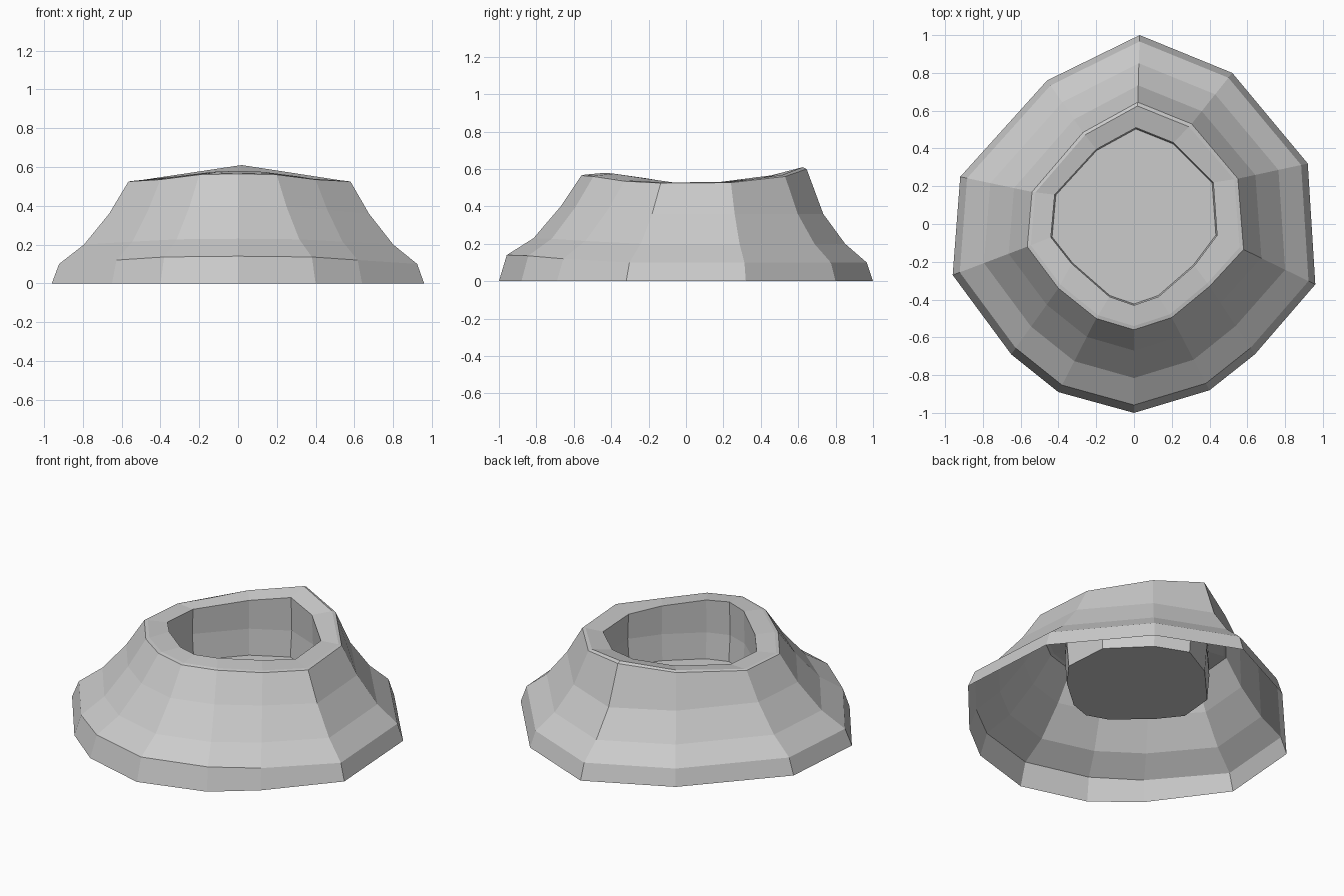
import bpy, bmesh

if "Cube" in bpy.data.objects:
    bpy.data.objects.remove(bpy.data.objects["Cube"])

# Twelve-sided outlines, starting at the back and going clockwise from above
base = [(.03, 1), (.52, .80), (.92, .32), (.96, -.32), (.64, -.69), (.40, -.88),
        (0, -1), (-.40, -.89), (-.65, -.69), (-.96, -.27), (-.92, .25), (-.46, .76)]
rim = [(.02, .645), (.305, .53), (.55, .24), (.58, -.135), (.40, -.33), (.20, -.495),
       (0, -.56), (-.20, -.50), (-.40, -.34), (-.565, -.12), (-.54, .17), (-.27, .485)]
mouth = [(.01, .51), (.21, .43), (.42, .22), (.44, -.06), (.32, -.22), (.13, -.385),
         (0, -.43), (-.13, -.385), (-.33, -.21), (-.44, -.07), (-.42, .155), (-.20, .395)]
rim_z = [.60, .56, .527, .525, .535, .56, .565, .56, .535, .525, .525, .56]
mouth_z = [.58, .555, .53, .527, .55, .575, .58, .575, .55, .527, .527, .55]
lift = [0, 0, 0, 0, .5, .9, 1, .9, .5, 0, 0, 0]


def mix(a, b, t):
    return [(p[0] + (q[0] - p[0]) * t, p[1] + (q[1] - p[1]) * t) for p, q in zip(a, b)]


def scaled(ring, s):
    return [(x * s, .03 + (y - .03) * s) for x, y in ring]


def with_z(ring, heights):
    return [(x, y, z) for (x, y), z in zip(ring, heights)]


def loft(name, rings, cap_last=False):
    bm = bmesh.new()
    loops = [[bm.verts.new(p) for p in r] for r in rings]
    n = len(rings[0])
    for a, b in zip(loops, loops[1:]):
        for i in range(n):
            j = (i + 1) % n
            bm.faces.new((a[j], a[i], b[i], b[j]))
    if cap_last:
        bm.faces.new(loops[-1][::-1])
    me = bpy.data.meshes.new(name)
    bm.to_mesh(me)
    bm.free()
    ob = bpy.data.objects.new(name, me)
    bpy.context.collection.objects.link(ob)
    return ob


# Sloping outer skirt, open underneath
skirt = [with_z(base, [0] * 12)]
for t, z, up in ((.095, .10, .04), (.42, .20, .03), (.75, .36, .04)):
    skirt.append(with_z(mix(base, rim, t), [z + up * k for k in lift]))
skirt.append(with_z(rim, rim_z))
loft("outer_slope", skirt)

# Narrow bevel and lip, then the crater wall and floor
bevel = with_z(mix(rim, mouth, .15), [z + b for z, b in zip(
    rim_z, [.01, .008, .004, .003, .004, .005, .005, .005, .004, .003, .004, .008])])
loft("crater", [with_z(rim, rim_z), bevel, with_z(mouth, mouth_z),
                with_z(scaled(mouth, 1.015), [.37] * 12),
                with_z(scaled(mouth, .985), [.21] * 12)], cap_last=True)
